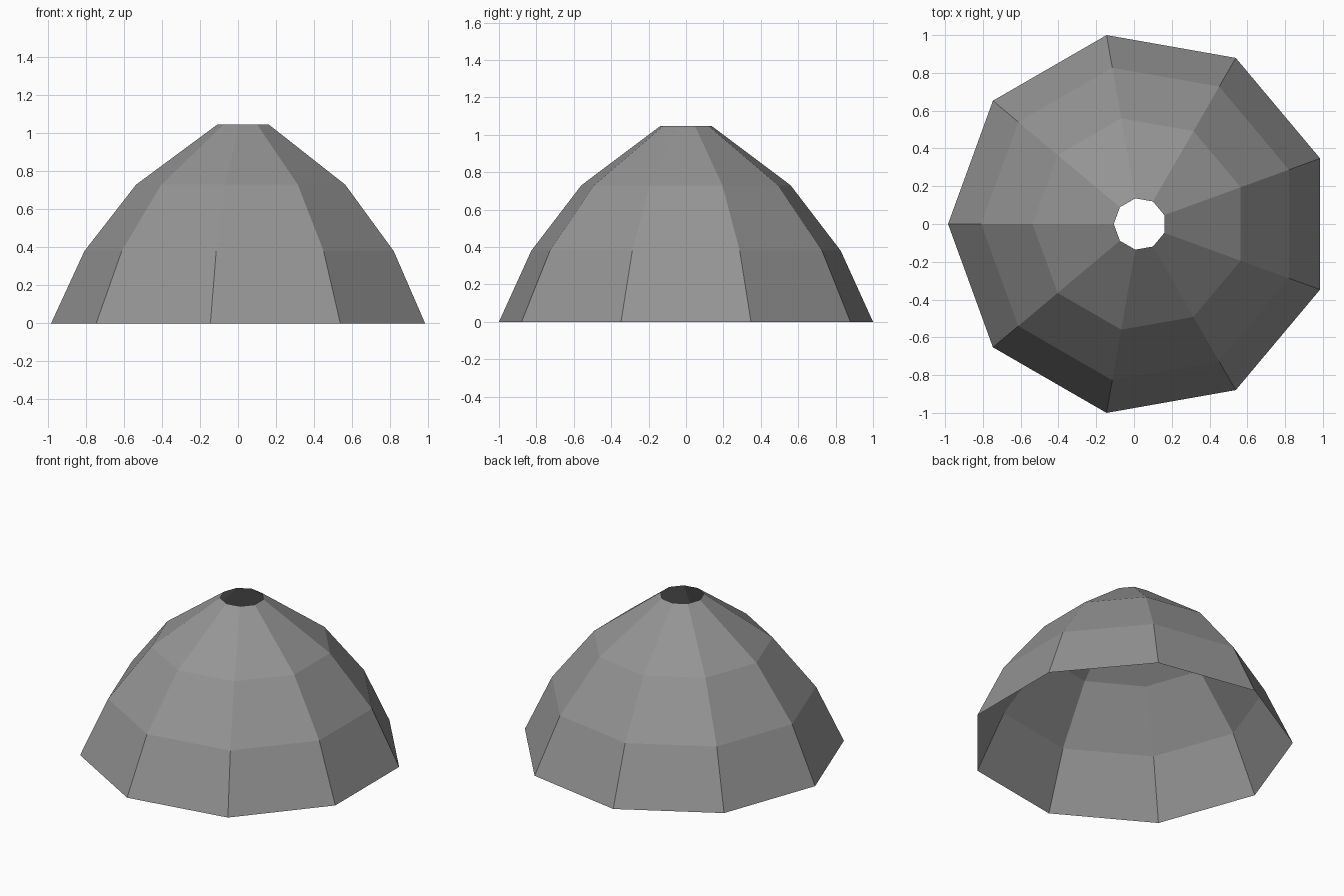
import bpy
import bmesh
from math import cos, sin, tau

cube = bpy.data.objects.get("Cube")
if cube:
    bpy.data.objects.remove(cube, do_unlink=True)

SIDES = 9
OFFSET_X = 0.031
PROFILE = [(1.0154, 0.0), (0.84, 0.38), (0.568, 0.73), (0.138, 1.048)]

# Plain grey material
grey = bpy.data.materials.new("mid_grey")
grey.use_nodes = True
colour = (0.3, 0.3, 0.3, 1.0)
grey.diffuse_color = colour
grey.node_tree.nodes["Principled BSDF"].inputs["Base Color"].default_value = colour

# Open faceted dome: stacked rings joined by flat quads, no floor or cap
bm = bmesh.new()
rings = []
for radius, z in PROFILE:
    angles = [tau / 2 + tau * i / SIDES for i in range(SIDES)]
    rings.append([bm.verts.new((OFFSET_X + radius * cos(a), radius * sin(a), z))
                  for a in angles])
for low, high in zip(rings, rings[1:]):
    for i in range(SIDES):
        j = (i + 1) % SIDES
        bm.faces.new((low[i], low[j], high[j], high[i]))

mesh = bpy.data.meshes.new("dome_shell")
bm.to_mesh(mesh)
bm.free()
mesh.materials.append(grey)
dome = bpy.data.objects.new("dome_shell", mesh)
bpy.context.collection.objects.link(dome)
